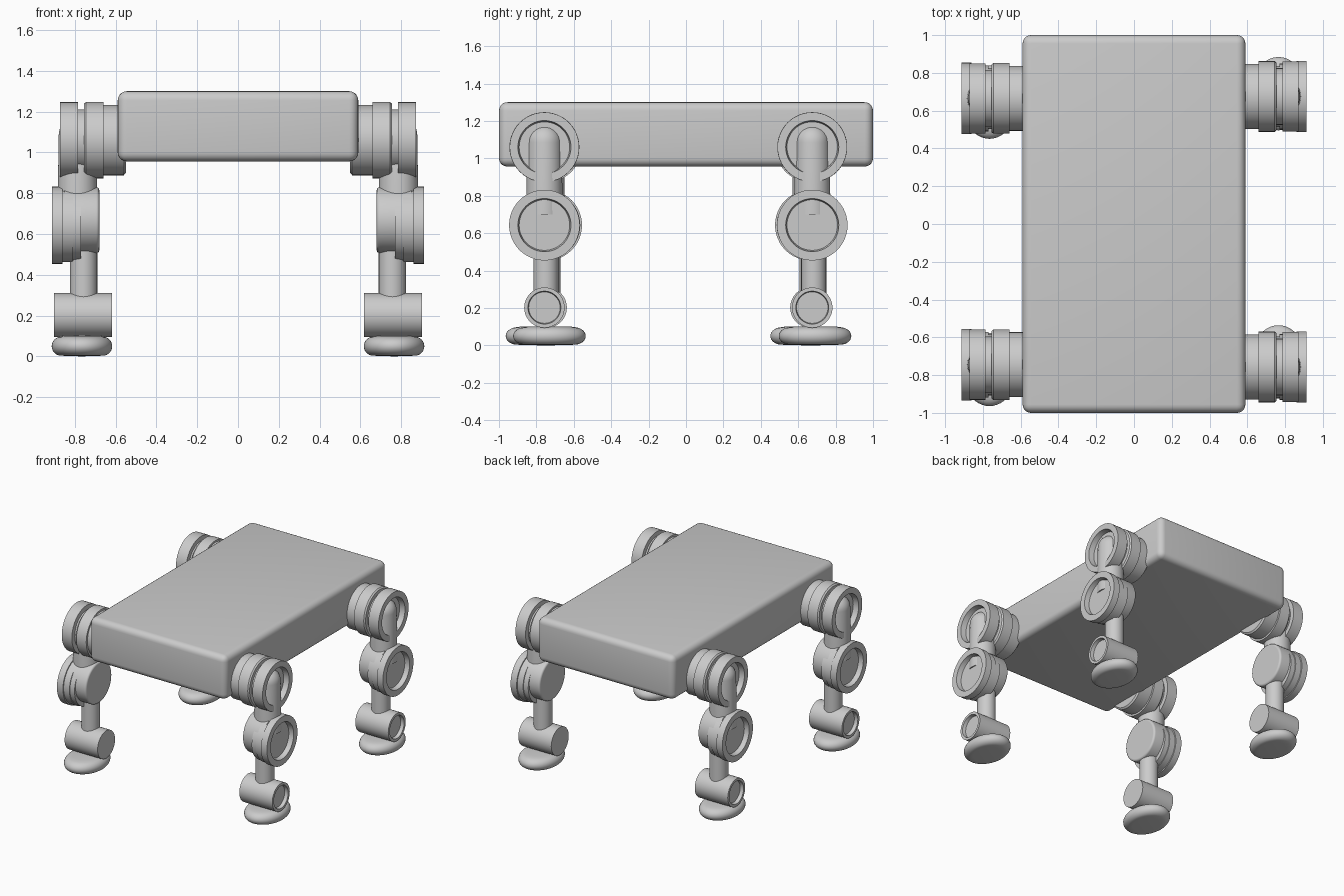
import bpy, bmesh, math
from mathutils import Matrix, Vector

cube = bpy.data.objects.get("Cube")
if cube:
    bpy.data.objects.remove(cube, do_unlink=True)

grey = bpy.data.materials.new("plain grey")
grey.use_nodes = True
colour = (0.6, 0.6, 0.6, 1)
grey.diffuse_color = colour
grey.node_tree.nodes["Principled BSDF"].inputs["Base Color"].default_value = colour


def finish(name, bm):
    """Turn a bmesh into a smooth-shaded object."""
    bmesh.ops.recalc_face_normals(bm, faces=bm.faces)
    mesh = bpy.data.meshes.new(name)
    bm.to_mesh(mesh)
    bm.free()
    mesh.materials.append(grey)
    ob = bpy.data.objects.new(name, mesh)
    bpy.context.collection.objects.link(ob)
    bpy.ops.object.select_all(action='DESELECT')
    ob.select_set(True)
    bpy.context.view_layer.objects.active = ob
    bpy.ops.object.shade_smooth_by_angle(angle=math.radians(35))
    return ob


def lathe(name, profile, centre, axis='X', side=1, scale=(1, 1, 1), tilt=0, steps=48):
    """Revolve (position, radius) pairs about an axis; side mirrors X."""
    bm = bmesh.new()
    pts = [Vector((r, 0, p)) for p, r in profile]
    verts = [bm.verts.new(p) for p in pts]
    edges = [bm.edges.new(pair) for pair in zip(verts, verts[1:])]
    bmesh.ops.spin(bm, geom=verts + edges, cent=(0, 0, 0), axis=(0, 0, 1),
                   angle=math.tau, steps=steps, use_duplicate=False)
    bmesh.ops.remove_doubles(bm, verts=bm.verts, dist=0.0005)
    if axis == 'X':
        bm.transform(Matrix.Rotation(math.pi / 2, 4, 'Y'))
    bm.transform(Matrix.Diagonal((*scale, 1)))
    bm.transform(Matrix.Rotation(tilt, 4, 'Z'))
    bm.transform(Matrix.Translation(centre))
    bm.transform(Matrix.Diagonal((side, 1, 1, 1)))
    return finish(name, bm)


def arc(pos, radius, size, start, end, n=8):
    """Points of a rounded profile corner, angles in degrees."""
    angles = [math.radians(start + (end - start) * i / n) for i in range(n + 1)]
    return [(pos + size * math.sin(a), radius + size * math.cos(a)) for a in angles]


# Body: a long rounded slab
bm = bmesh.new()
bmesh.ops.create_cube(bm, size=1)
bm.transform(Matrix.Translation((0, 0, 1.128)) @ Matrix.Diagonal((1.18, 2, 0.344, 1)))
bmesh.ops.bevel(bm, geom=bm.edges[:], offset=0.045, segments=5, profile=0.5, affect='EDGES')
finish("body", bm)

# Profiles run outward along X; the open cups end in a recessed floor
hip_mount = [(0.55, 0), (0.55, 0.16), (0.56, 0.172), (0.66, 0.172), (0.66, 0.187),
             (0.745, 0.187), (0.755, 0.178), (0.755, 0.15), (0.785, 0.15),
             (0.785, 0.186), (0.872, 0.186), (0.872, 0.142), (0.83, 0.135), (0.83, 0)]
knee_inner = [(0.68, 0), (0.68, 0.145)] + arc(0.695, 0.147, 0.015, -90, 0, 4) + [(0.85, 0.162), (0.85, 0)]
knee_outer = [(0.77, 0), (0.77, 0.174), (0.81, 0.174), (0.81, 0.18), (0.86, 0.18),
              (0.86, 0.189), (0.912, 0.189), (0.912, 0.142), (0.875, 0.135), (0.875, 0)]
ankle = [(0.617, 0), (0.617, 0.108), (0.902, 0.108), (0.902, 0.088), (0.875, 0.084), (0.875, 0)]
thigh = [(0.7, 0), (0.7, 0.098), (1.085, 0.092)] + arc(1.085, 0, 0.092, 0, 90)
shin = [(0.2, 0), (0.2, 0.067), (0.6, 0.067), (0.6, 0)]
foot = [(0, 0), (0.003, 0.09)] + arc(0.05, 0.10, 0.047, -75, 75, 12) + [(0.1, 0.09), (0.102, 0)]

# Legs: name, side, hip depth and foot depth
legs = [("front_left", 1, -0.757, -0.73), ("front_right", -1, -0.745, -0.77),
        ("back_left", 1, 0.675, 0.69), ("back_right", -1, 0.665, 0.645)]

for name, side, y, foot_y in legs:
    lathe(name + "_hip", hip_mount, (0, y, 1.06), side=side)
    lathe(name + "_thigh", thigh, (0.787, y, 0), 'Z', side)
    lathe(name + "_knee_housing", knee_inner, (0, y, 0.668), side=side)
    lathe(name + "_knee_cup", knee_outer, (0, y, 0.643), side=side)
    lathe(name + "_shin", shin, (0.757, y + 0.008, 0), 'Z', side)
    lathe(name + "_ankle", ankle, (0, y, 0.202), side=side)
    lathe(name + "_foot", foot, (0.765, foot_y, 0), 'Z', side, scale=(1.01, 1.32, 1))
